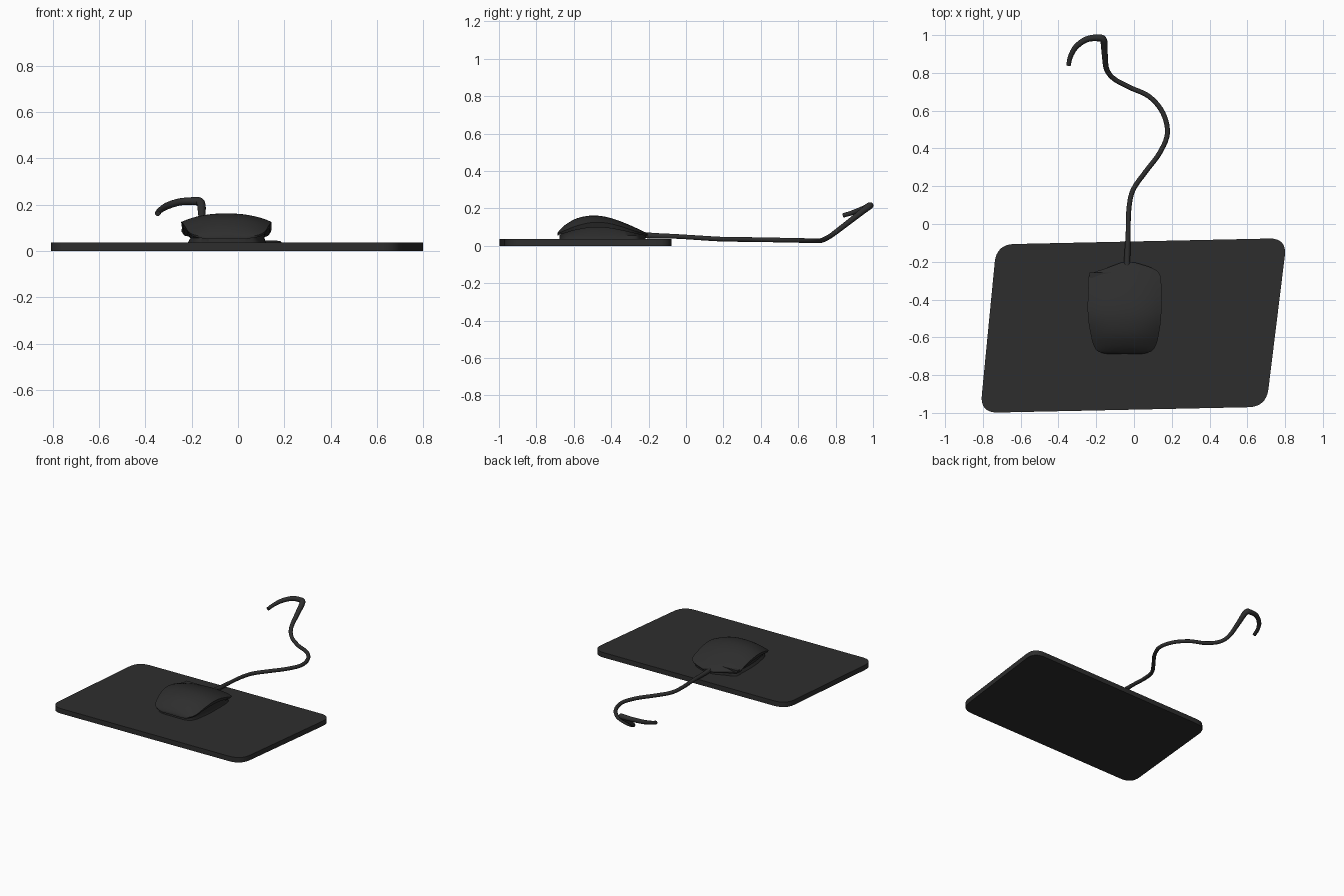
import bpy, bmesh, math
from mathutils import Vector

if "Cube" in bpy.data.objects:
    bpy.data.objects.remove(bpy.data.objects["Cube"])


def material(name, v):
    m = bpy.data.materials.new(name)
    m.diffuse_color = (v, v, v, 1)
    m.use_nodes = True
    m.node_tree.nodes["Principled BSDF"].inputs["Base Color"].default_value = m.diffuse_color
    return m


charcoal = material("charcoal", 0.027)


def add_object(name, bm, angle=40):
    bmesh.ops.recalc_face_normals(bm, faces=bm.faces)
    me = bpy.data.meshes.new(name)
    bm.to_mesh(me)
    bm.free()
    ob = bpy.data.objects.new(name, me)
    bpy.context.collection.objects.link(ob)
    me.materials.append(charcoal)
    bpy.ops.object.select_all(action='DESELECT')
    ob.select_set(True)
    bpy.context.view_layer.objects.active = ob
    bpy.ops.object.shade_smooth_by_angle(angle=math.radians(angle))
    return ob


# Mouse pad: skewed slab with rounded corners
corners = [Vector(c) for c in ((-0.815, -1.0), (0.70, -0.968), (0.81, -0.075), (-0.728, -0.108))]
outline = []
for i, c in enumerate(corners):
    a = c + (corners[i - 1] - c).normalized() * 0.095
    b = c + (corners[(i + 1) % 4] - c).normalized() * 0.095
    for k in range(9):
        t = k / 8
        outline.append(a * (1 - t) ** 2 + c * 2 * t * (1 - t) + b * t * t)
bm = bmesh.new()
face = bm.faces.new([bm.verts.new((p.x, p.y, 0)) for p in outline])
ext = bmesh.ops.extrude_face_region(bm, geom=[face])
bmesh.ops.translate(bm, vec=(0, 0, 0.036),
                    verts=[g for g in ext["geom"] if isinstance(g, bmesh.types.BMVert)])
add_object("mouse_pad", bm)


def smooth_rows(rows, steps):
    """Catmull-Rom interpolation through tuples of any length."""
    out = []
    for i in range(len(rows) - 1):
        p0, p1, p2, p3 = rows[max(i - 1, 0)], rows[i], rows[i + 1], rows[min(i + 2, len(rows) - 1)]
        for k in range(steps):
            t = k / steps
            out.append(tuple(0.5 * (2 * b + (c - a) * t + (2 * a - 5 * b + 4 * c - d) * t * t
                                    + (3 * b - a - 3 * c + d) * t ** 3)
                             for a, b, c, d in zip(p0, p1, p2, p3)))
    return out + [tuple(rows[-1])]


def loft(name, rings, angle=40):
    bm = bmesh.new()
    vr = [[bm.verts.new(p) for p in r] for r in rings]
    n = len(vr[0])
    for r, s in zip(vr, vr[1:]):
        for j in range(n):
            bm.faces.new((r[j], r[(j + 1) % n], s[(j + 1) % n], s[j]))
    bm.faces.new(vr[0])
    bm.faces.new(vr[-1][::-1])
    return add_object(name, bm, angle)


# Mouse stations: y, left x, right x, crown height, side edge height
stations = smooth_rows([
    (-0.688, -0.14, 0.04, 0.066, 0.060),
    (-0.675, -0.19, 0.09, 0.085, 0.070),
    (-0.64, -0.215, 0.117, 0.116, 0.085),
    (-0.58, -0.23, 0.132, 0.148, 0.108),
    (-0.50, -0.243, 0.143, 0.162, 0.125),
    (-0.42, -0.245, 0.145, 0.153, 0.121),
    (-0.34, -0.242, 0.145, 0.127, 0.101),
    (-0.27, -0.236, 0.138, 0.097, 0.078),
    (-0.235, -0.15, 0.10, 0.080, 0.068),
    (-0.205, -0.07, 0.01, 0.064, 0.058)], 4)

# Arched shell overhanging a recessed body
shell, body = [], []
for y, l, r, top, edge in stations:
    mid, half = (l + r) / 2, (r - l) / 2
    arc = []
    for k in range(17):
        s = -1 + k / 8
        arc.append((mid + half * s, y, edge + (top - edge) * (1 - abs(s) ** 2.4)))
    under = edge - 0.3 * (edge - 0.035)
    shell.append(arc + [(mid + half * 0.95, y, under), (mid - half * 0.95, y, under)])
    yb = -0.44 + (y + 0.44) * 0.95
    body.append([(mid + half * s, yb, z) for s, z in
                 ((-0.86, 0.033), (-0.80, 0.055), (-0.88, under + 0.004),
                  (0.88, under + 0.004), (0.84, 0.055), (0.88, 0.033))])
loft("mouse_shell", shell, 35)
loft("mouse_body", body, 35)

# Left button tip, a thin step at the back left corner
bm = bmesh.new()
bmesh.ops.create_cube(bm, size=1)
for v in bm.verts:
    v.co = (-0.162 + v.co.x * 0.145, -0.272 + v.co.y * 0.03, 0.080 + v.co.z * 0.018)
add_object("button_tip", bm)

# Cable: x, y, z, radius
path = smooth_rows([
    (-0.038, -0.27, 0.062, 0.017), (-0.036, -0.18, 0.054, 0.016),
    (-0.031, -0.05, 0.050, 0.013), (-0.027, 0.08, 0.042, 0.013),
    (-0.005, 0.18, 0.036, 0.013), (0.06, 0.275, 0.034, 0.013),
    (0.135, 0.375, 0.033, 0.013), (0.177, 0.48, 0.031, 0.013),
    (0.152, 0.59, 0.029, 0.013), (0.08, 0.675, 0.027, 0.013),
    (-0.02, 0.722, 0.028, 0.013), (-0.105, 0.768, 0.050, 0.013),
    (-0.145, 0.82, 0.088, 0.014), (-0.155, 0.90, 0.150, 0.016),
    (-0.161, 0.972, 0.207, 0.019), (-0.19, 0.985, 0.215, 0.018),
    (-0.25, 0.978, 0.212, 0.016), (-0.305, 0.94, 0.195, 0.015),
    (-0.335, 0.89, 0.177, 0.013), (-0.347, 0.84, 0.162, 0.012)], 5)
rings = []
for i, p in enumerate(path):
    d = (Vector(path[min(i + 1, len(path) - 1)][:3]) - Vector(path[max(i - 1, 0)][:3])).normalized()
    side = d.cross(Vector((0, 0, 1))).normalized()
    up = side.cross(d)
    rings.append([Vector(p[:3]) + p[3] * (side * math.cos(a) + up * math.sin(a))
                  for a in (math.tau * k / 10 for k in range(10))])
loft("cable", rings, 60)
